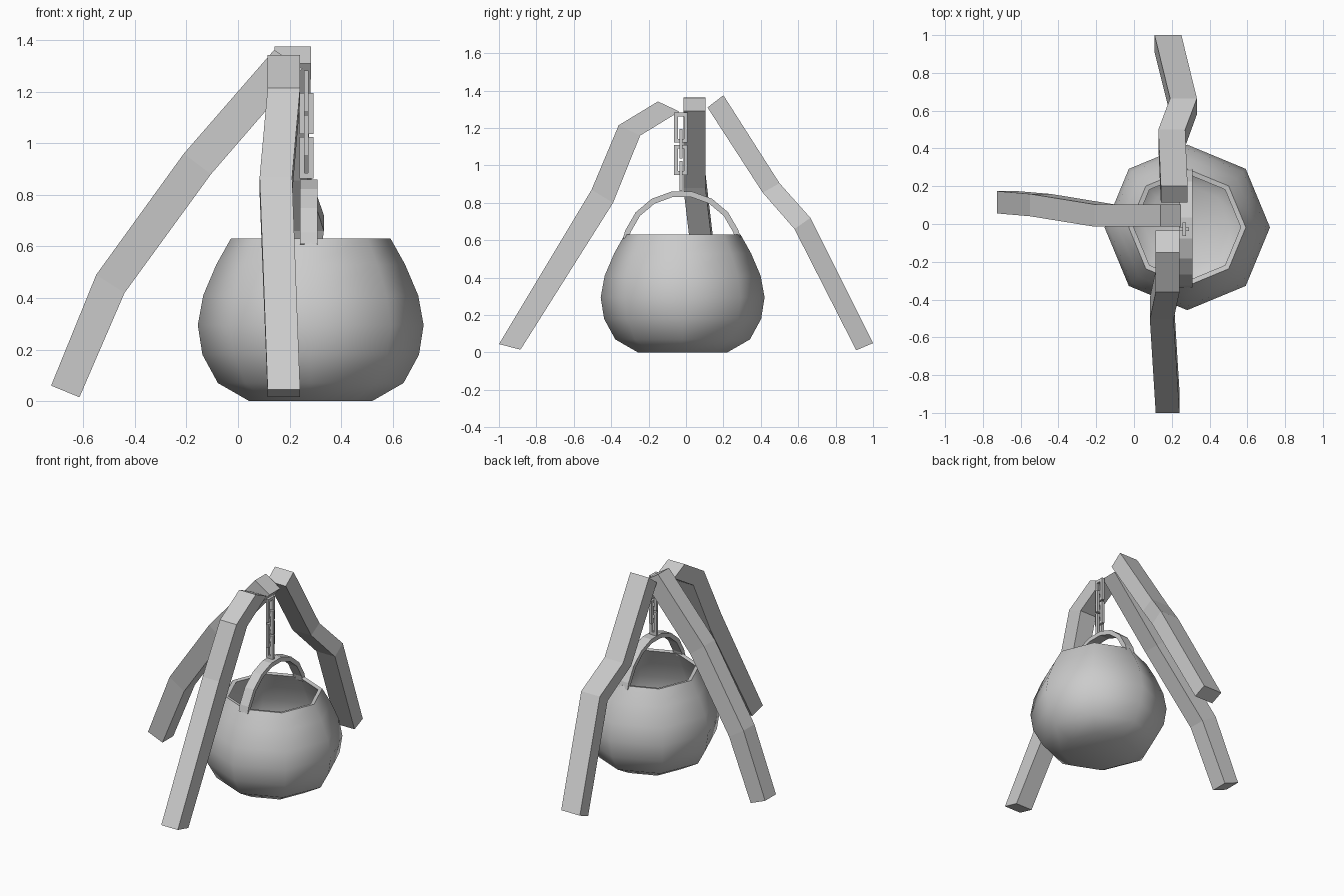
import bpy, bmesh
from math import sin, cos, radians, pi

if "Cube" in bpy.data.objects:
    bpy.data.objects.remove(bpy.data.objects["Cube"])


def finish(name, bm, smooth=False):
    bmesh.ops.recalc_face_normals(bm, faces=bm.faces[:])
    mesh = bpy.data.meshes.new(name)
    bm.to_mesh(mesh)
    bm.free()
    obj = bpy.data.objects.new(name, mesh)
    bpy.context.collection.objects.link(obj)
    if smooth:
        bpy.ops.object.select_all(action='DESELECT')
        obj.select_set(True)
        bpy.context.view_layer.objects.active = obj
        bpy.ops.object.shade_smooth_by_angle(angle=radians(50))
    return obj


def loft(name, rings, closed=False, smooth=False):
    """Skin a series of cross-section rings, capped unless closed."""
    bm = bmesh.new()
    vs = [[bm.verts.new(p) for p in ring] for ring in rings]
    n = len(vs[0])
    pairs = list(zip(vs, vs[1:])) + ([(vs[-1], vs[0])] if closed else [])
    for a, b in pairs:
        for i in range(n):
            j = (i + 1) % n
            bm.faces.new((a[i], a[j], b[j], b[i]))
    if not closed:
        bm.faces.new(vs[0])
        bm.faces.new(vs[-1])
    return finish(name, bm, smooth)


def leg(name, sections, half, along_x=False):
    """Bent beam: each section is outer (u, z), inner (u, z), sideways centre."""
    rings = []
    for (uo, zo), (ui, zi), c in sections:
        ring = [(uo, c - half, zo), (uo, c + half, zo),
                (ui, c + half, zi), (ui, c - half, zi)]
        rings.append([(u, s, z) if along_x else (s, u, z) for u, s, z in ring])
    return loft(name, rings)


# Tripod legs
leg("left_leg", [((-.725, .06), (-.615, .015), .115),
                 ((-.55, .49), (-.44, .42), .10),
                 ((-.21, .96), (-.105, .88), .045),
                 ((.14, 1.362), (.25, 1.29), .045)], .059, along_x=True)
leg("front_leg", [((-1, .045), (-.885, .015), .178),
                  ((-.505, .87), (-.39, .80), .147),
                  ((-.36, 1.215), (-.245, 1.16), .178),
                  ((-.15, 1.342), (-.035, 1.288), .178)], .063)
leg("back_leg", [((1, .05), (.91, .012), .18),
                 ((.665, .72), (.58, .66), .262),
                 ((.50, .905), (.41, .855), .20),
                 ((.20, 1.375), (.115, 1.31), .213)], .071)

# Eight-sided cauldron with an open mouth and inner wall
PX, PY = .282, -.018
profile = [(.238, 0), (.36, .07), (.42, .18), (.438, .295), (.417, .41),
           (.366, .53), (.31, .63), (.283, .625), (.335, .52), (.385, .405),
           (.405, .295), (.388, .19), (.335, .095), (.225, .03)]
loft("cauldron", [[(PX + r * cos(i * pi / 4), PY + r * sin(i * pi / 4), z)
                   for i in range(8)] for r, z in profile], smooth=True)

# Strap handle arching over the mouth
HX, HW, HZ, R = .275, .034, .543, .322
arc = []
for a in (-78, -70, -50, -30, -10, 10, 30, 50, 70, 78):
    s, c = sin(radians(a)), cos(radians(a))
    arc.append([(HX + dx, PY - .004 + r * s, HZ + r * c)
                for dx, r in ((-HW, R), (HW, R), (HW, R - .03), (-HW, R - .03))])
loft("handle", arc)

# Chain of four rectangular links, turned a quarter alternately
CX, CY, T = .265, -.027, .009
for k in range(4):
    zc, hw, hh = 1.202 - k * .086, (.027, .036)[k % 2 == 0], .08
    rings = []
    for su, sz in ((-1, -1), (1, -1), (1, 1), (-1, 1)):
        ring = []
        for d, t in ((0, -T), (0, T), (.02, T), (.02, -T)):
            u, z = su * (hw - d), zc + sz * (hh - d)
            ring.append((CX + t, CY + u, z) if k % 2 == 0 else (CX + u, CY + t, z))
        rings.append(ring)
    loft(f"chain_link_{k + 1}", rings, closed=True)
